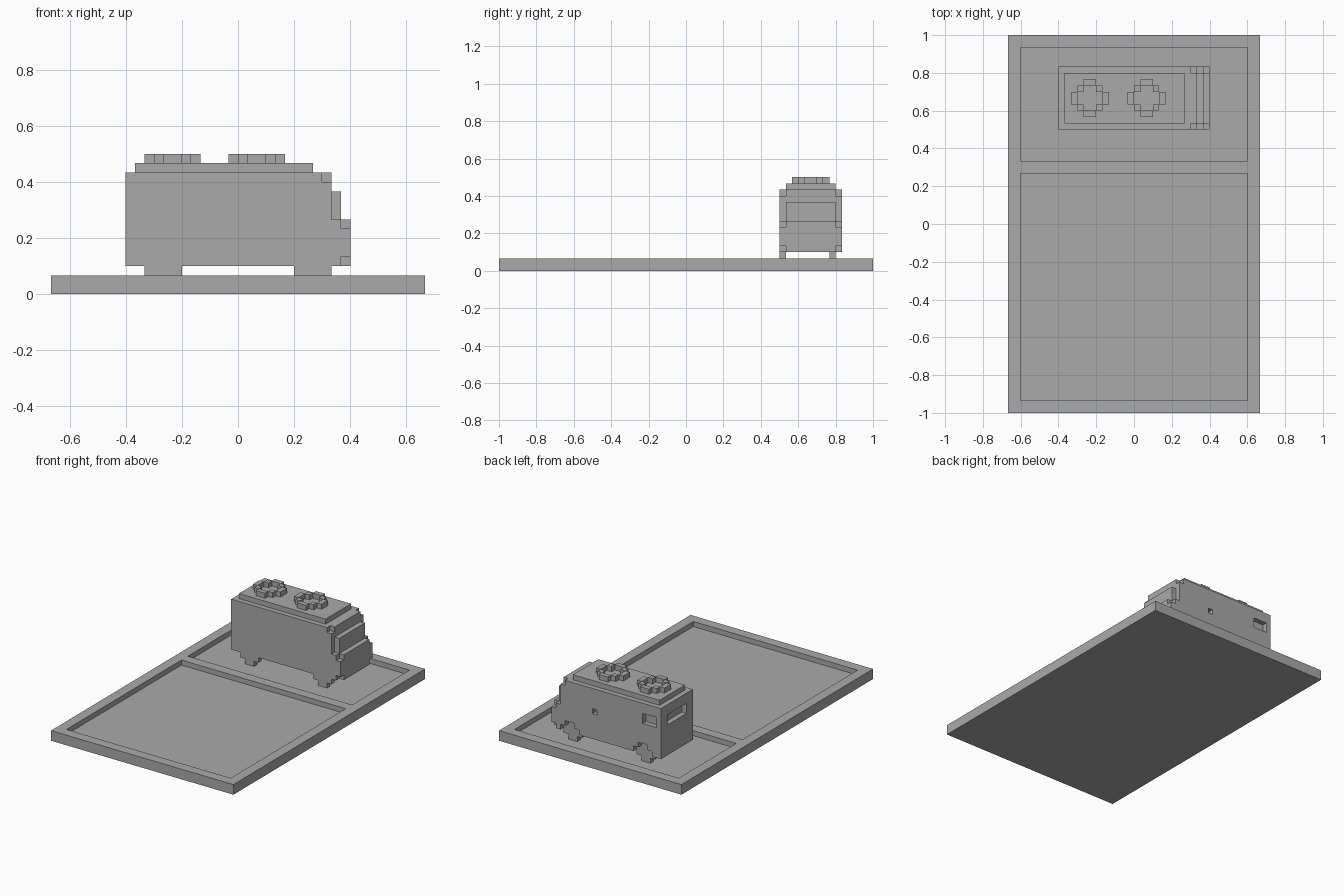
import bpy
import bmesh
from mathutils import Vector

cube = bpy.data.objects.get("Cube")
if cube:
    bpy.data.objects.remove(cube, do_unlink=True)

UNIT = 1 / 30  # one block

gray = bpy.data.materials.new("plain gray")
gray.use_nodes = True
gray.diffuse_color = (0.4, 0.4, 0.4, 1)
gray.node_tree.nodes["Principled BSDF"].inputs["Base Color"].default_value = (0.4, 0.4, 0.4, 1)


def finish(name, bm):
    """Turn a bmesh in block units into a scaled object."""
    bmesh.ops.recalc_face_normals(bm, faces=bm.faces)
    bmesh.ops.scale(bm, vec=Vector((UNIT, UNIT, UNIT)), verts=bm.verts)
    mesh = bpy.data.meshes.new(name)
    bm.to_mesh(mesh)
    bm.free()
    mesh.materials.append(gray)
    obj = bpy.data.objects.new(name, mesh)
    bpy.context.collection.objects.link(obj)
    return obj


def boxes(name, spans):
    """One object from boxes given as ((x0, x1), (y0, y1), (z0, z1))."""
    bm = bmesh.new()
    for span in spans:
        verts = bmesh.ops.create_cube(bm, size=1)["verts"]
        for v in verts:
            v.co = [s[0] if c < 0 else s[1] for c, s in zip(v.co, span)]
    return finish(name, bm)


def prism(name, profile, y0, y1):
    """Extrude an x-z profile along y."""
    bm = bmesh.new()
    face = bm.faces.new([bm.verts.new((x, y0, z)) for x, z in profile])
    new = bmesh.ops.extrude_face_region(bm, geom=[face])["geom"]
    moved = [g for g in new if isinstance(g, bmesh.types.BMVert)]
    bmesh.ops.translate(bm, vec=Vector((0, y1 - y0, 0)), verts=moved)
    return finish(name, bm)


def cut(target, cutters):
    """Subtract each cutter and remove it afterwards."""
    for cutter in cutters:
        cutter.hide_render = True
        mod = target.modifiers.new("cut", "BOOLEAN")
        mod.operation = "DIFFERENCE"
        mod.solver = "EXACT"
        mod.object = cutter
    bpy.context.view_layer.update()
    graph = bpy.context.evaluated_depsgraph_get()
    mesh = bpy.data.meshes.new_from_object(target.evaluated_get(graph))
    target.modifiers.clear()
    target.data = mesh
    for cutter in cutters:
        bpy.data.objects.remove(cutter, do_unlink=True)


# Tray with two shallow recesses
tray = boxes("tray", [((-20, 20), (-30, 30), (0, 2))])
cut(tray, [boxes("recess_cutter", [((-18, 18), span, (1, 3))])
           for span in ((-28, 8), (10, 28))])

# Van body with a stepped nose
body = prism("van_body",
             [(-12, 3), (12, 3), (12, 8), (10, 8), (10, 13), (-12, 13)], 15, 25)
cutters = []

# Notched corners on the nose and roof edge
for y in ((14, 16), (24, 26)):
    for x, z in (((9, 11), (12, 14)), ((11, 13), (7, 9)), ((11, 13), (2, 4))):
        cutters.append(boxes("notch_cutter", [(x, y, z)]))

# Side window, door handle and rear window recesses
cutters.append(boxes("side_window_cutter", [((-11, -8), (24, 26), (9, 11))]))
cutters.append(boxes("handle_cutter", [((2, 3), (24, 26), (8, 9))]))
cutters.append(boxes("rear_window_cutter", [((-13, -11), (17, 23), (9, 11))]))

# Stepped wheel arches on the far side
for x in (-8, 8):
    arch = [(-2, 2), (2, 2), (2, 4), (1, 4), (1, 5), (-1, 5), (-1, 4), (-2, 4)]
    cutters.append(prism("arch_cutter", [(x + dx, z) for dx, z in arch], 24, 26))
cut(body, cutters)

# Windshield and roof panels
boxes("windshield", [((10, 11), (16, 24), (8, 11))])
boxes("roof_panel", [((-11, 8), (16, 24), (13, 14))])

# Stepped lower halves of the wheels
tread = [(-1, 1), (1, 1), (1, 2), (2, 2), (2, 3), (-2, 3), (-2, 2), (-1, 2)]
for x, end in ((-8, "rear"), (8, "front")):
    for y, side in ((15, "near"), (23, "far")):
        prism(f"{end}_{side}_wheel", [(x + dx, z) for dx, z in tread], y, y + 1)

# Blocky rings lying on the roof
for x, name in ((-7, "rear_roof_ring"), (2, "front_roof_ring")):
    y, z = 20, (14, 15)
    parts = []
    for a in (-3, 2):
        parts.append(((x + a, x + a + 1), (y - 1, y + 1), z))
        parts.append(((x - 1, x + 1), (y + a, y + a + 1), z))
    for a in (-2, 1):
        for b in (-2, 1):
            parts.append(((x + a, x + a + 1), (y + b, y + b + 1), z))
    boxes(name, parts)
